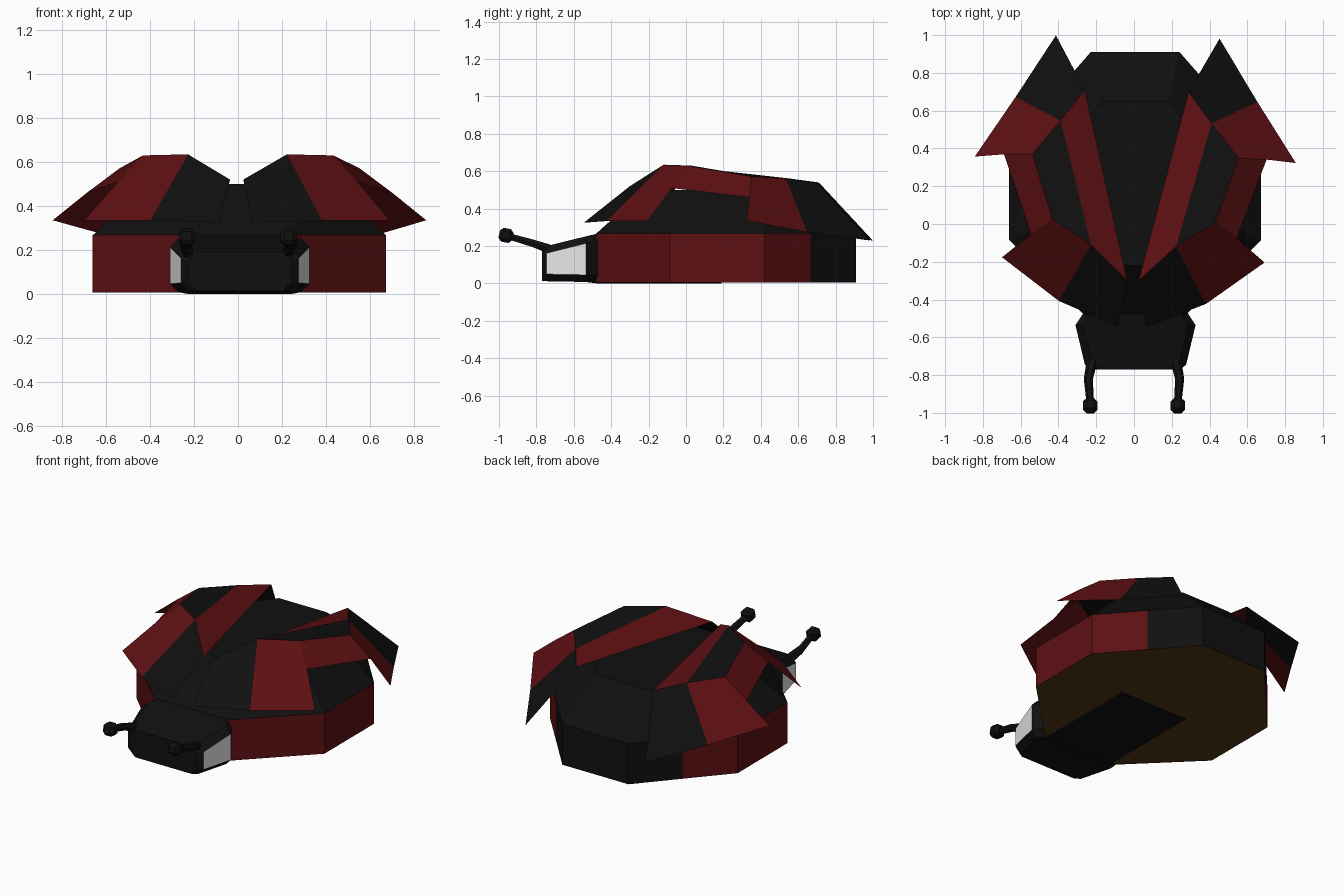
import bpy, bmesh, math
from mathutils import Vector, Matrix

if "Cube" in bpy.data.objects:
    bpy.data.objects.remove(bpy.data.objects["Cube"])


def material(name, rgb):
    m = bpy.data.materials.new(name)
    m.diffuse_color = (*rgb, 1)
    m.use_nodes = True
    m.node_tree.nodes["Principled BSDF"].inputs["Base Color"].default_value = m.diffuse_color
    return m


BLACK = material("black", (0.005, 0.005, 0.005))
RED = material("dark red", (0.11, 0.005, 0.006))
WHITE = material("white", (0.8, 0.8, 0.8))
BROWN = material("brown", (0.08, 0.037, 0.008))


def add_object(name, bm, mats):
    mesh = bpy.data.meshes.new(name)
    bm.to_mesh(mesh)
    bm.free()
    for m in mats:
        mesh.materials.append(m)
    obj = bpy.data.objects.new(name, mesh)
    bpy.context.collection.objects.link(obj)
    return obj


def loft(rings):
    """Closed skin through rings of points, capped at both ends."""
    bm = bmesh.new()
    loops = [[bm.verts.new(p) for p in ring] for ring in rings]
    n = len(loops[0])
    for a, b in zip(loops, loops[1:]):
        for i in range(n):
            j = (i + 1) % n
            bm.faces.new((a[i], a[j], b[j], b[i]))
    bm.faces.new(loops[0])
    bm.faces.new(loops[-1])
    bmesh.ops.recalc_face_normals(bm, faces=bm.faces[:])
    return bm


# Body: eight-sided tub under a sloped dome
half = [(0.235, 0.91), (0.45, 0.665), (0.667, 0.42), (0.667, -0.085), (0.27, -0.48)]
outline = half + [(-x, y) for x, y in reversed(half)]
half_top = [(0.17, 0.65), (0.29, 0.51), (0.41, 0.37), (0.41, 0.02), (0.17, -0.22)]
top = half_top + [(-x, y) for x, y in reversed(half_top)]
SHIFT = 0.006


def ring(points, z):
    return [(x + SHIFT, y, z) for x, y in points]


bm = loft([ring(outline, 0.006), ring(outline, 0.267), ring(top, 0.5)])
for f in bm.faces:
    c = f.calc_center_median()
    if f.normal.z < -0.9:
        f.material_index = 2                      # underside
    elif abs(f.normal.z) < 0.1 and c.y < 0.66:
        f.material_index = 1                      # red sides, black tail
add_object("body", bm, [BLACK, RED, BROWN])

# Head: chamfered block running back under the body, with white eyes
sections = [  # y, half width, bottom, top
    (-0.77, 0.235, 0.014, 0.19), (-0.745, 0.268, 0.012, 0.2),
    (-0.535, 0.318, 0.008, 0.252), (-0.47, 0.275, 0.0, 0.267),
    (0.19, 0.275, 0.0, 0.267)]
rings = []
for y, w, lo, hi in sections:
    c = 0.038
    right = [(w - c, lo), (w, lo + c), (w, hi - c), (w - c, hi)]
    rings.append([(x + 0.008, y, z) for x, z in
                  right + [(-x, z) for x, z in reversed(right)]])
bm = loft(rings)
for f in bm.faces:
    y = f.calc_center_median().y
    if -0.70 < y < -0.55 and abs(f.normal.x) > 0.9:
        f.material_index = 1
add_object("head", bm, [BLACK, WHITE])

# Wing shells: folded sheets; 1 = red panel, 0 = black panel
P = {
    "inner_front": (0.03, -0.30, 0.52), "front_tip": (0.075, -0.545, 0.325),
    "ridge_front": (0.225, -0.115, 0.635), "ridge_side": (0.433, 0.02, 0.63),
    "front_low": (0.39, -0.415, 0.335), "side_low": (0.695, -0.19, 0.335),
    "ridge_back": (0.40, 0.54, 0.562), "inner_back": (0.275, 0.705, 0.54),
    "back_tip": (0.433, 0.99, 0.23), "back_low": (0.64, 0.66, 0.275),
    "side_tip": (0.85, 0.34, 0.335), "ridge_mid": (0.545, 0.36, 0.572),
    "rim_mid": (0.695, 0.355, 0.46), "rim_front": (0.545, -0.065, 0.51),
}
PANELS = [
    (("inner_front", "ridge_front", "ridge_back", "inner_back"), 1),
    (("inner_front", "front_tip", "front_low", "ridge_front"), 0),
    (("ridge_front", "front_low", "side_low", "rim_front", "ridge_side"), 1),
    (("ridge_front", "ridge_side", "ridge_mid", "ridge_back"), 0),
    (("ridge_side", "rim_front", "rim_mid", "ridge_mid"), 1),
    (("ridge_back", "ridge_mid", "rim_mid", "side_tip", "back_low"), 1),
    (("inner_back", "ridge_back", "back_low", "back_tip"), 0),
]
turn = Matrix.Rotation(-0.02, 4, 'Z')
for side, name in ((-1, "left_wing_shell"), (1, "right_wing_shell")):
    bm = bmesh.new()
    v = {k: bm.verts.new(turn @ Vector((side * x, y, z))) for k, (x, y, z) in P.items()}
    for keys, mat in PANELS:
        f = bm.faces.new([v[k] for k in keys])
        f.material_index = mat
        f.normal_update()
        if f.normal.z < 0:
            f.normal_flip()
    add_object(name, bm, [BLACK, RED])

# Antennae: bent six-sided stalks with chamfered knobs
for side, name in ((-1, "left_antenna"), (1, "right_antenna")):
    path = [(0.22, -0.72, 0.18), (0.242, -0.82, 0.215), (0.232, -0.94, 0.25)]
    rings = []
    for (x, y, z), r in zip(path, (0.03, 0.024, 0.02)):
        rings.append([(side * x + r * math.cos(a), y, z + r * math.sin(a))
                      for a in (math.tau * i / 6 for i in range(6))])
    add_object(name, loft(rings), [BLACK])

    bm = bmesh.new()
    bmesh.ops.create_cube(bm, size=0.075)
    bmesh.ops.bevel(bm, geom=bm.edges[:], offset=0.018, segments=1, affect='EDGES')
    bm.transform(Matrix.Translation((side * 0.232, -0.962, 0.257))
                 @ Matrix.Rotation(-0.2, 4, 'X'))
    add_object(name + "_knob", bm, [BLACK])
